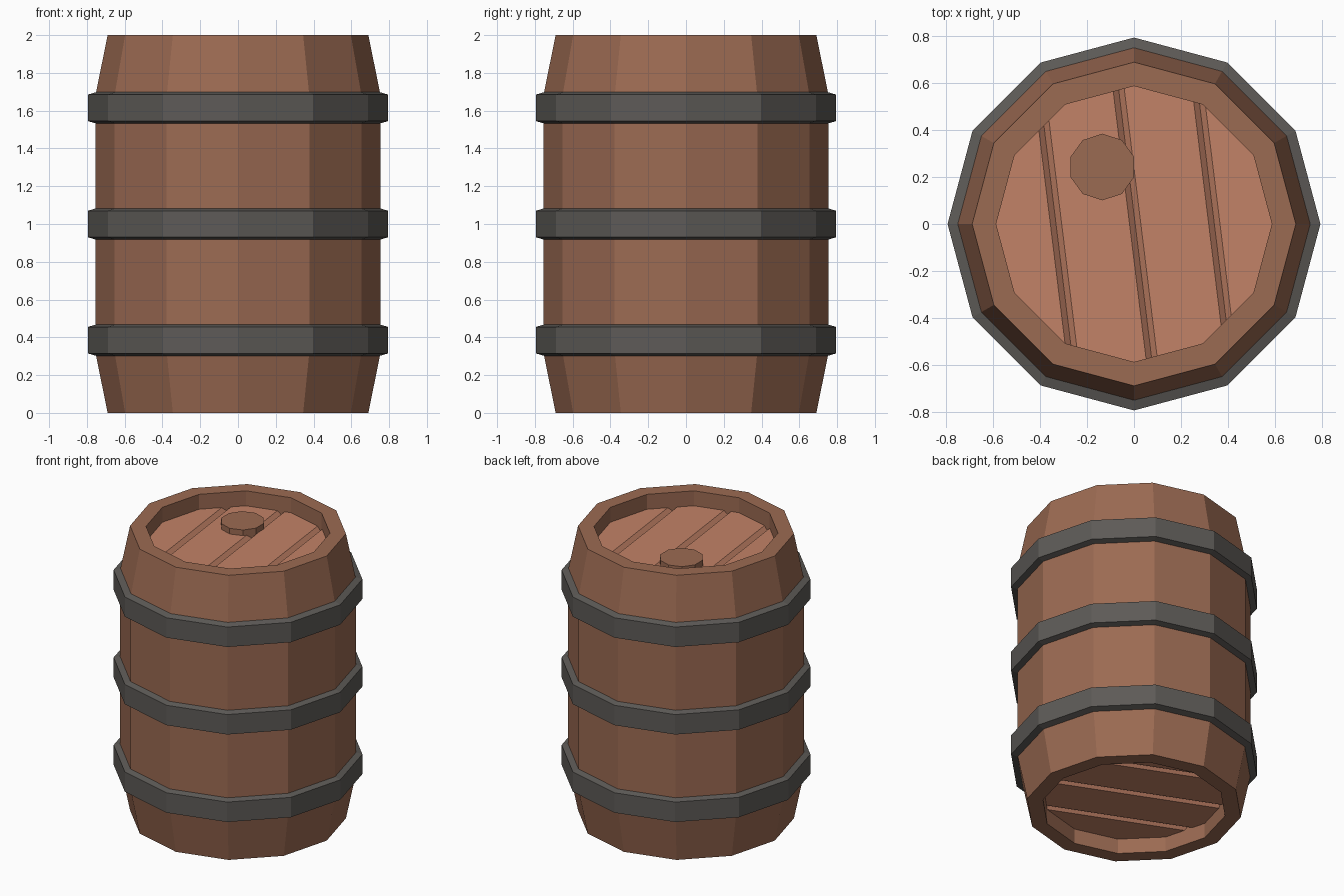
import bpy, bmesh
from math import sin, cos, tau, radians
from mathutils import Matrix

if "Cube" in bpy.data.objects:
    bpy.data.objects.remove(bpy.data.objects["Cube"])

SIDES = 12


def material(name, color):
    m = bpy.data.materials.new(name)
    m.diffuse_color = (*color, 1)
    m.use_nodes = True
    m.node_tree.nodes["Principled BSDF"].inputs["Base Color"].default_value = m.diffuse_color
    return m


wood = material("stave_wood", (0.33, 0.145, 0.085))
lid_wood = material("lid_wood", (0.54, 0.225, 0.135))
iron = material("hoop_iron", (0.11, 0.103, 0.095))


def add_object(name, bm, mat, bevel=0):
    bmesh.ops.recalc_face_normals(bm, faces=bm.faces[:])
    mesh = bpy.data.meshes.new(name)
    bm.to_mesh(mesh)
    bm.free()
    mesh.materials.append(mat)
    ob = bpy.data.objects.new(name, mesh)
    bpy.context.collection.objects.link(ob)
    if bevel:
        mod = ob.modifiers.new("chamfer", 'BEVEL')
        mod.width = bevel
        mod.segments = 1
        mod.limit_method = 'ANGLE'
        mod.angle_limit = radians(35)
    return ob


def sweep(profile, start, count):
    """Turn a closed (radius, z) profile through count steps of the 12-gon."""
    bm = bmesh.new()
    full = count == SIDES
    rings = []
    for i in range(start, start + count + (0 if full else 1)):
        a = tau * i / SIDES
        rings.append([bm.verts.new((r * cos(a), r * sin(a), z)) for r, z in profile])
    n = len(profile)
    for i in range(count):
        a, b = rings[i], rings[(i + 1) % len(rings)]
        for j in range(n):
            k = (j + 1) % n
            bm.faces.new((a[j], b[j], b[k], a[k]))
    if not full:
        bm.faces.new(rings[0])
        bm.faces.new(rings[-1])
    return bm


# Staves: twelve boards, outer edges chamfered, tapering beyond the outer hoops
stave = [(0.69, 0), (0.755, 0.32), (0.755, 1.68), (0.69, 2), (0.588, 2), (0.588, 0)]
for i in range(SIDES):
    bm = sweep(stave, i, 1)
    outer = [e for e in bm.edges if e.calc_face_angle() > radians(35)
             and any(v.co.xy.length > 0.65 for v in e.verts)]
    bmesh.ops.bevel(bm, geom=outer, offset=0.025, offset_type='OFFSET',
                    segments=1, affect='EDGES', profile=0.5)
    add_object(f"stave_{i + 1}", bm, wood)

# Iron hoops
for name, z in (("lower", 0.385), ("middle", 1.0), ("upper", 1.615)):
    hoop = [(0.71, z - 0.095), (0.795, z - 0.07), (0.795, z + 0.07), (0.71, z + 0.095)]
    add_object(f"{name}_hoop", sweep(hoop, 0, SIDES), iron)


def disc(radius, depth, sides, turn):
    bm = bmesh.new()
    bmesh.ops.create_cone(bm, cap_ends=True, segments=sides, radius1=radius,
                          radius2=radius, depth=depth,
                          matrix=Matrix.Rotation(turn, 4, 'Z'))
    return bm


def trim(bm, x, direction):
    """Cut away everything past x in the given direction and close the cut."""
    bmesh.ops.bisect_plane(bm, geom=bm.verts[:] + bm.edges[:] + bm.faces[:],
                           plane_co=(x, 0, 0), plane_no=(direction, 0, 0),
                           clear_outer=True)
    bmesh.ops.holes_fill(bm, edges=[e for e in bm.edges if e.is_boundary])


# Lids: four planks each, turned differently, recessed inside the rims
seams = [-0.33, 0.005, 0.34]
for name, z, degrees in (("bottom", 0.135, 67), ("top", 1.865, 7)):
    tilt = radians(degrees)
    for i in range(4):
        bm = disc(0.64, 0.06, SIDES, -tilt)
        if i > 0:
            trim(bm, seams[i - 1], -1)
        if i < 3:
            trim(bm, seams[i], 1)
        bm.transform(Matrix.Translation((0, 0, z)) @ Matrix.Rotation(tilt, 4, 'Z'))
        add_object(f"{name}_lid_plank_{i + 1}", bm, lid_wood, 0.024)

# Bung: ten-sided plug in the top lid, one corner pointing back
bm = disc(0.142, 0.08, 10, 0)
top = max(bm.verts, key=lambda v: v.co.y).co
if abs(top.x) > 0.01:
    bm.transform(Matrix.Rotation(radians(18), 4, 'Z'))
bm.transform(Matrix.Translation((-0.135, 0.243, 1.895)))
add_object("bung", bm, wood)
